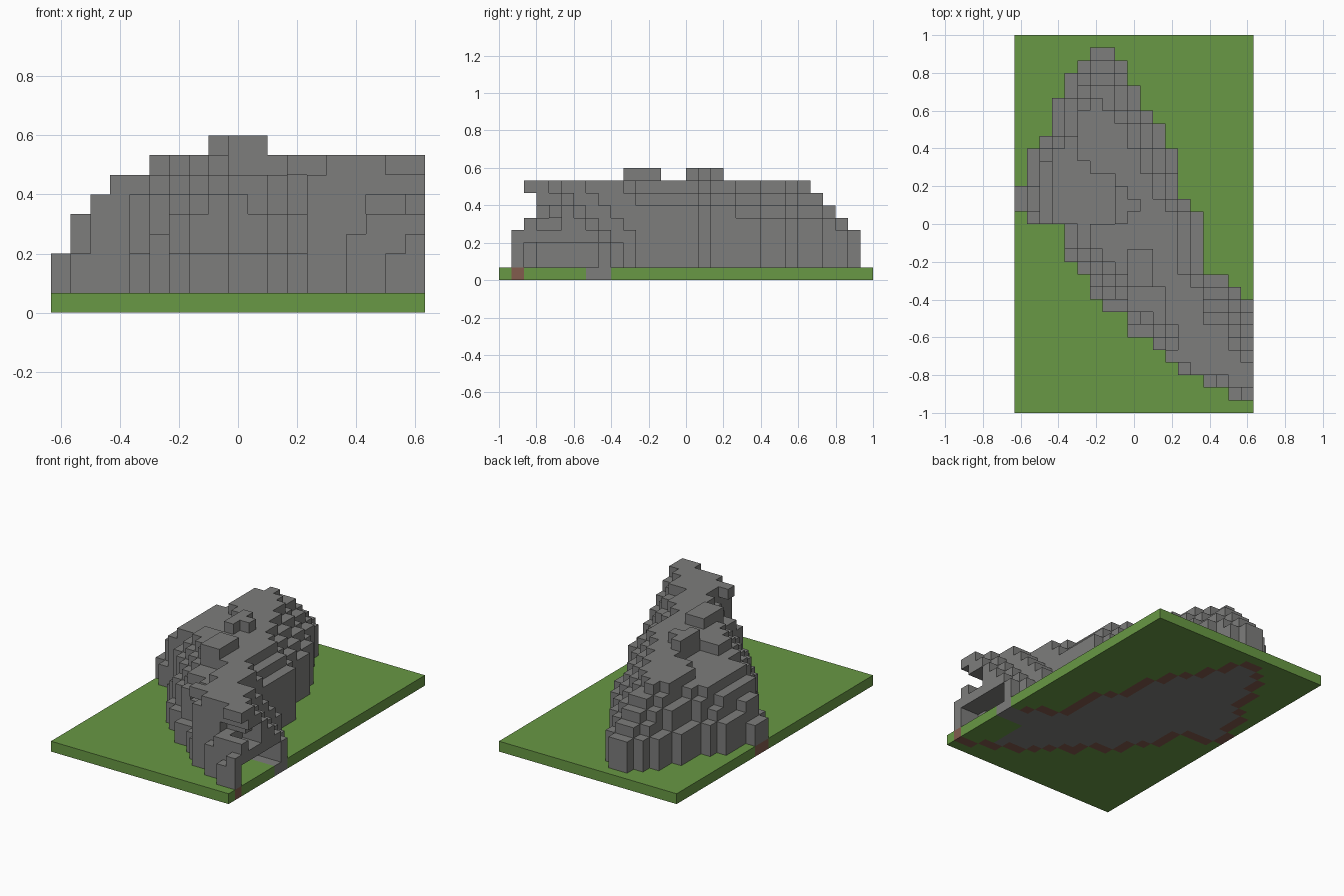
import bpy
import bmesh
from mathutils import Vector

cube = bpy.data.objects.get("Cube")
if cube:
    bpy.data.objects.remove(cube, do_unlink=True)

NX, NY = 19, 30
U = 2 / NY

# Rock footprint: west and east limit of each row, from the back row forward
WEST = [6, 5, 4, 4, 3, 3, 3, 2, 1, 1, 1, 0, 0, 1,
        4, 4, 4, 5, 6, 6, 7, 9, 9, 11, 12, 13, 15, 17]
EAST = [8, 9, 9, 10, 10, 11, 12, 12, 13, 13, 13, 13, 14, 15,
        15, 15, 15, 15, 17, 18, 19, 19, 19, 19, 19, 19, 19, 19]
footprint = {(i, r + 1) for r, (w, e) in enumerate(zip(WEST, EAST))
             for i in range(w, e)}

# Terrace profiles, from the edge of the rock inward
BACK = (4, 6, 8)
LOW = (3, 5, 6, 7, 8)
CLIFF = (3, 6, 7, 7, 8)
WEST_CAP = (3, 5, 6, 7, 7)
# Front slope of each column, from column 4 eastward
SOUTH = [(3, 6), (4, 6, 7), LOW, LOW, (3, 6, 7, 8), (3, 6, 7, 8),
         (3, 5, 7, 8), (3, 5, 7, 8), (3, 5, 7, 8), (7, 8), (7, 8),
         (4, 7, 8), (5, 7, 8), (3, 5, 7, 8), (4, 5, 7, 8)]


def inward(i, r, di, dr):
    """Number of rock cells between this one and the edge in a direction."""
    n = 0
    while (i + di, r + dr) in footprint:
        i, r, n = i + di, r + dr, n + 1
    # The rock is cut off, not sloped, at the east border of the ground
    return 99 if di > 0 and i == NX - 1 else n


def step(profile, d):
    return profile[min(d, len(profile) - 1)]


def height(i, r):
    east_base = 6 if 11 <= r <= 18 else 5
    if i >= 17:
        north_base = 3
    elif i >= 15 or i < 9:
        north_base = 4
    else:
        north_base = east_base
    h = min(8, east_base + inward(i, r, 1, 0),
            north_base + inward(i, r, 0, -1))
    if r >= 15:
        h = min(h, step(SOUTH[i - 4], inward(i, r, 0, 1)))
        # Lower terrace in front of the summit
        if r >= 20 and i <= 11:
            h = min(h, 7)
    else:
        west = CLIFF if r == 14 else LOW if r >= 12 else BACK
        h = min(h, step(west, inward(i, r, -1, 0)))
    if i < len(WEST_CAP):
        h = min(h, WEST_CAP[i])
    # Flat western shoulder
    if 11 <= r <= 14 and 3 <= i <= 7 or r == 10 and 3 <= i <= 5:
        h = 7
    # Two small summits
    if (i == 8 and 12 <= r <= 14) or (i, r) == (9, 13):
        h = 9
    if i in (9, 10) and 17 <= r <= 19:
        h = 9
    return h


def box(i0, i1, r0, r1, k0, k1):
    """Cells of an inclusive block."""
    return {(i, r, k) for i in range(i0, i1 + 1)
            for r in range(r0, r1 + 1) for k in range(k0, k1 + 1)}


# Rock mass with a low cave and a notch above it on the east border
rock = {(i, r, k) for i, r in footprint for k in range(1, height(i, r))}
rock -= box(15, 18, 22, 26, 1, 2) | box(17, 18, 27, 27, 1, 2)
rock -= box(17, 18, 25, 26, 4, 4) | box(16, 18, 26, 26, 5, 5)
rock -= box(18, 18, 25, 25, 5, 5)
# Jutting top slab, stepping out to the front
rock |= box(12, 17, 25, 25, 7, 7) | box(14, 18, 26, 26, 7, 7)
rock |= box(17, 18, 27, 27, 7, 7)

# Ground layer: grass, with a soil rim and stone under the rock
cave_floor = box(16, 18, 23, 27, 0, 0)
grass, soil = set(), set()
for i in range(NX):
    for r in range(NY):
        cell = (i, r, 0)
        around = [(i - 1, r), (i + 1, r), (i, r - 1), (i, r + 1)]
        rim = any(c not in footprint and 0 <= c[0] < NX for c in around)
        if (i, r) not in footprint:
            grass.add(cell)
        elif rim and (i, r) != (NX - 1, 21):
            soil.add(cell)
        elif cell in cave_floor:
            grass.add(cell)
        else:
            rock.add(cell)

solid = rock | grass | soil


def material(name, rgb):
    m = bpy.data.materials.new(name)
    m.use_nodes = True
    m.diffuse_color = (*rgb, 1)
    node = next(n for n in m.node_tree.nodes if n.type == 'BSDF_PRINCIPLED')
    node.inputs["Base Color"].default_value = (*rgb, 1)
    node.inputs["Roughness"].default_value = 0.9
    return m


def build(name, cells, mat):
    """Mesh of the exposed faces of a set of cubic cells."""
    bm = bmesh.new()
    for i, r, k in sorted(cells):
        centre = Vector((i + 0.5 - NX / 2, NY / 2 - r - 0.5, k + 0.5)) * U
        for axis in range(3):
            for sign in (-1, 1):
                n = Vector((0, 0, 0))
                n[axis] = sign
                if (i + int(n.x), r - int(n.y), k + int(n.z)) in solid:
                    continue
                a = Vector((0, 0, 0))
                a[(axis + 1) % 3] = 1
                b = n.cross(a)
                corners = (a + b, b - a, -a - b, a - b)
                bm.faces.new([bm.verts.new(centre + (n + c) * U / 2)
                              for c in corners])
    bmesh.ops.remove_doubles(bm, verts=bm.verts, dist=U / 100)
    mesh = bpy.data.meshes.new(name)
    bm.to_mesh(mesh)
    bm.free()
    mesh.materials.append(mat)
    obj = bpy.data.objects.new(name, mesh)
    bpy.context.scene.collection.objects.link(obj)


build("rock_hill", rock, material("stone grey", (0.205, 0.205, 0.2)))
build("grass_ground", grass, material("grass green", (0.14, 0.315, 0.058)))
build("soil_rim", soil, material("soil brown", (0.225, 0.107, 0.075)))
